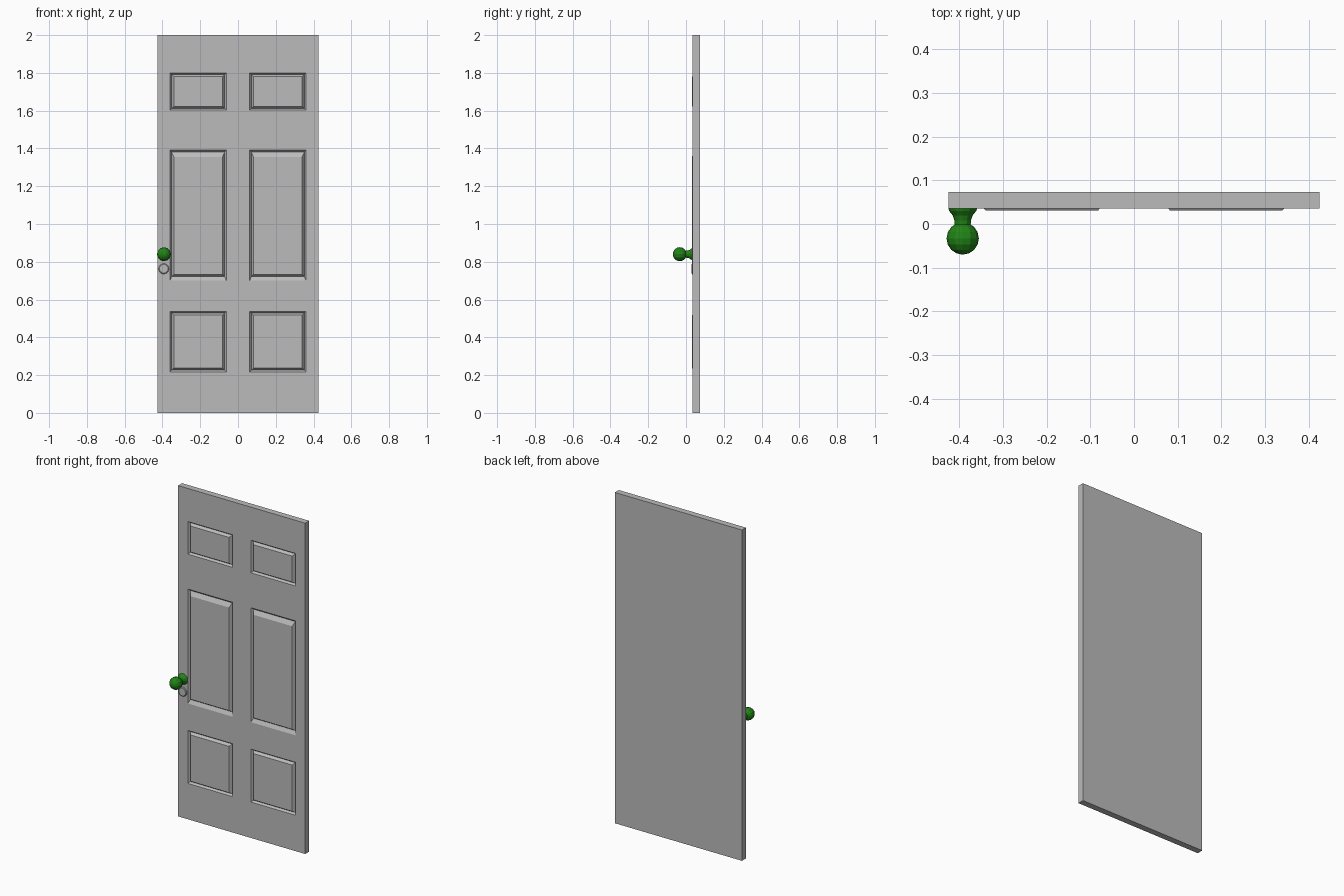
import bpy, bmesh
from math import sin, cos, pi

old = bpy.data.objects.get("Cube")
if old:
    bpy.data.objects.remove(old, do_unlink=True)

FRONT, BACK = 0.035, 0.073


def make_material(name, rgb):
    mat = bpy.data.materials.new(name)
    mat.use_nodes = True
    mat.diffuse_color = (*rgb, 1)
    mat.node_tree.nodes["Principled BSDF"].inputs["Base Color"].default_value = (*rgb, 1)
    return mat


grey = make_material("grey paint", (0.5, 0.5, 0.5))
green = make_material("green knob", (0.015, 0.23, 0.008))


def finish(bm, name, mat):
    bmesh.ops.recalc_face_normals(bm, faces=bm.faces)
    mesh = bpy.data.meshes.new(name)
    bm.to_mesh(mesh)
    bm.free()
    mesh.materials.append(mat)
    obj = bpy.data.objects.new(name, mesh)
    bpy.context.collection.objects.link(obj)
    return obj


def lathe(name, mat, profile, x, z, sides):
    """Turn (radius, y) points around an axis along y; ends are closed."""
    bm = bmesh.new()
    rings = [[bm.verts.new((x + r * cos(2 * pi * i / sides), y,
                            z + r * sin(2 * pi * i / sides)))
              for i in range(sides)] for r, y in profile]
    for a, b in zip(rings, rings[1:]):
        for i in range(sides):
            j = (i + 1) % sides
            bm.faces.new((a[i], a[j], b[j], b[i]))
    bm.faces.new(rings[0])
    bm.faces.new(rings[-1])
    return finish(bm, name, mat)


# Door slab: a front grid whose panel cells hold a groove and a raised field
xs = [-0.425, -0.36, -0.062, 0.062, 0.36, 0.425]
zs = [0, 0.217, 0.537, 0.70, 1.392, 1.603, 1.80, 2]
# (side, bottom, top) insets of groove floor, field foot and field edge
small = [(0.009, 0.009, 0.009), (0.017, 0.017, 0.017), (0.02, 0.02, 0.02)]
tall = [(0.009, 0.022, 0.011), (0.017, 0.03, 0.03), (0.02, 0.033, 0.036)]
depths = [FRONT + 0.012, FRONT, FRONT - 0.004]

bm = bmesh.new()
grid = [[bm.verts.new((x, FRONT, z)) for z in zs] for x in xs]
cells = {}
for i in range(len(xs) - 1):
    for k in range(len(zs) - 1):
        cells[i, k] = bm.faces.new((grid[i][k], grid[i + 1][k],
                                    grid[i + 1][k + 1], grid[i][k + 1]))
shell = bmesh.ops.extrude_face_region(bm, geom=list(bm.faces), use_keep_orig=True)
for v in shell["geom"]:
    if isinstance(v, bmesh.types.BMVert):
        v.co.y = BACK

for i in (1, 3):
    for k in (1, 3, 5):
        outer = [grid[i][k], grid[i + 1][k], grid[i + 1][k + 1], grid[i][k + 1]]
        bm.faces.remove(cells[i, k])
        for (side, low, high), y in zip(tall if k == 3 else small, depths):
            x0, x1 = xs[i] + side, xs[i + 1] - side
            z0, z1 = zs[k] + low, zs[k + 1] - high
            inner = [bm.verts.new((x, y, z))
                     for x, z in ((x0, z0), (x1, z0), (x1, z1), (x0, z1))]
            for n in range(4):
                m = (n + 1) % 4
                bm.faces.new((outer[n], outer[m], inner[m], inner[n]))
            outer = inner
        bm.faces.new(outer)
finish(bm, "door_slab", grey)

# Knob: flared rose and neck, then a faceted ball
lathe("knob_neck", green,
      [(0.033, FRONT + 0.001), (0.031, 0.030), (0.023, 0.020),
       (0.019, 0.008), (0.018, -0.005)], -0.392, 0.84, 12)
ball = [(max(0.037 * sin(pi * t / 8), 0.001), -0.033 + 0.037 * cos(pi * t / 8))
        for t in range(9)]
lathe("knob_ball", green, ball, -0.392, 0.84, 12)

# Lock cylinder under the knob
lathe("lock_cylinder", grey,
      [(0.028, FRONT + 0.001), (0.027, 0.031), (0.023, 0.028)],
      -0.393, 0.763, 16)
